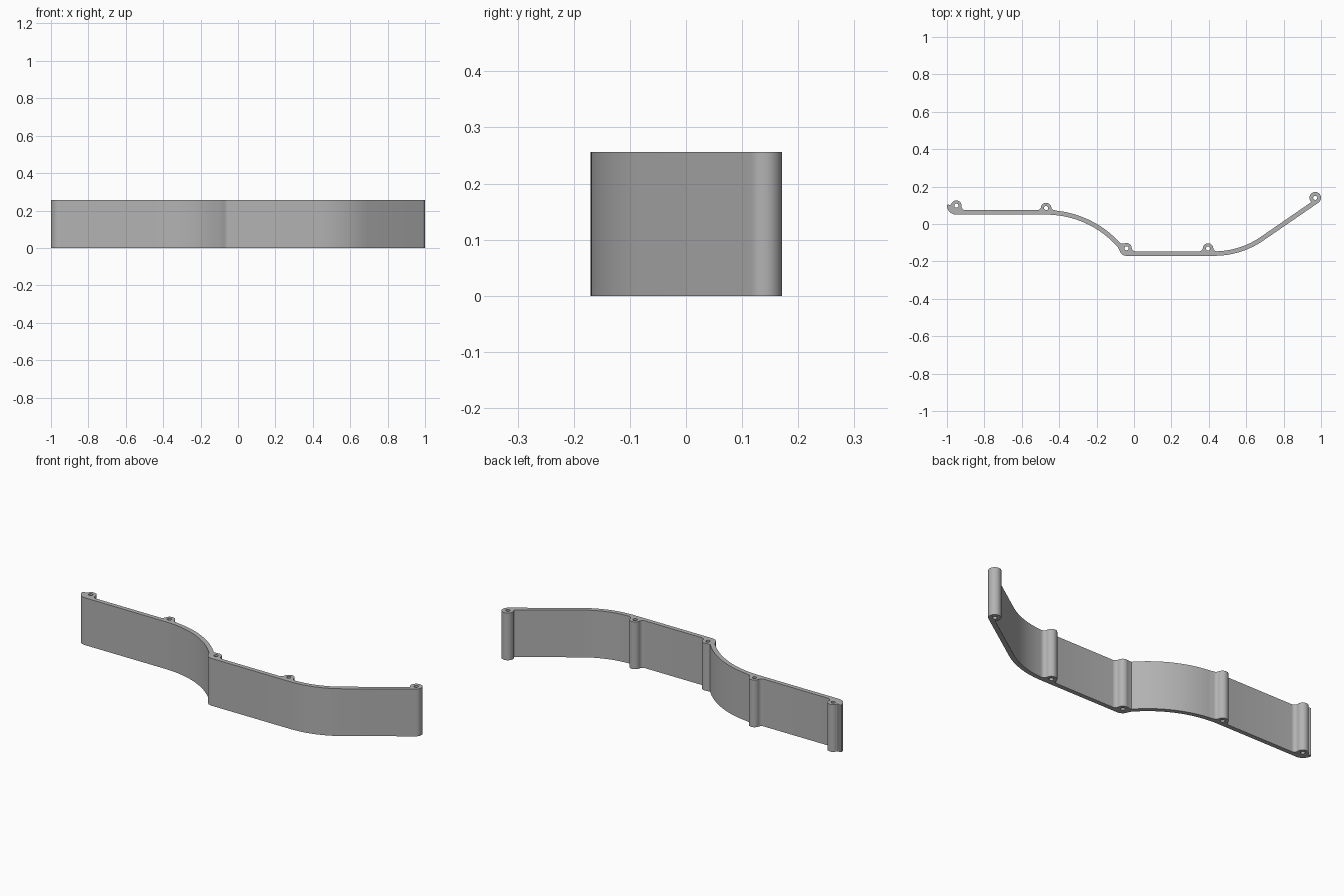
import bpy
import bmesh
from math import sin, cos, atan2, sqrt, degrees, radians

if "Cube" in bpy.data.objects:
    bpy.data.objects.remove(bpy.data.objects["Cube"], do_unlink=True)

HEIGHT = 0.256
BOSS_R, FILLET, HOLE_R = 0.028, 0.02, 0.011


def arc(cx, cy, r, a0, a1, n=12):
    """Points along a circular arc, angles in degrees."""
    angles = [radians(a0 + (a1 - a0) * i / n) for i in range(n + 1)]
    return [(cx + r * cos(a), cy + r * sin(a)) for a in angles]


def boss(cx, cy, wall_y, stop=None):
    """Filleted screw boss on a wall, traced right to left."""
    rise = wall_y + FILLET - cy
    d = sqrt((BOSS_R + FILLET) ** 2 - rise ** 2)
    a = degrees(atan2(rise, d))
    pts = arc(cx + d, wall_y + FILLET, FILLET, 270, 180 + a, 8)
    pts += arc(cx, cy, BOSS_R, a, stop or 180 - a, 20)[1:]
    if stop is None:
        pts += arc(cx - d, wall_y + FILLET, FILLET, -a, -90, 8)[1:]
    return pts


# Screw hole centres, left to right in plan
end_a, mid_a, corner, mid_b, end_b = holes = [
    (-0.95, 0.098), (-0.47, 0.085), (-0.04, -0.13), (0.396, -0.131), (0.969, 0.14)]
high_y, low_y = 0.074, -0.146

# Front side of the wall
outline = arc(-0.95, 0.1, 0.05, 180, 270)
outline += arc(-0.47, -0.459, 0.509, 90, 41, 24)
outline += arc(*corner, 0.04, 220, 270)
outline += arc(0.43, 0.29, 0.46, 270, 304.6, 20)
# Rounded tip
outline += arc(*end_b, 0.031, -55.4, 227.6, 28)
# Back side of the wall with its bosses
outline += arc(0.43, 0.29, 0.436, 304.6, 273, 20)
outline += boss(*mid_b, low_y)
outline += boss(*corner, low_y, 110)
outline += arc(-0.47, -0.459, 0.533, 41.7, 84, 24)
outline += boss(*mid_a, high_y)
outline += boss(*end_a, high_y, 160)
outline += [(-0.983, 0.102), (-0.995, 0.104)]

# Flat filled curve, extruded to the wall height
curve = bpy.data.curves.new("curved_wall", "CURVE")
curve.dimensions = "2D"
curve.fill_mode = "BOTH"
curve.extrude = HEIGHT / 2
for loop in [outline] + [arc(x, y, HOLE_R, 0, 345, 23) for x, y in holes]:
    spline = curve.splines.new("POLY")
    spline.points.add(len(loop) - 1)
    for point, (x, y) in zip(spline.points, loop):
        point.co = (x, y, 0, 1)
    spline.use_cyclic_u = True

wall = bpy.data.objects.new("curved_wall", curve)
bpy.context.collection.objects.link(wall)
bpy.ops.object.select_all(action="DESELECT")
wall.select_set(True)
bpy.context.view_layer.objects.active = wall
bpy.ops.object.convert(target="MESH")
wall = bpy.context.object

# Weld the caps to the sides and stand the wall on the ground
bm = bmesh.new()
bm.from_mesh(wall.data)
bmesh.ops.remove_doubles(bm, verts=bm.verts, dist=0.0002)
bmesh.ops.translate(bm, verts=bm.verts, vec=(0, 0, HEIGHT / 2))
bmesh.ops.recalc_face_normals(bm, faces=bm.faces)
bm.to_mesh(wall.data)
bm.free()

# Grey finish
grey = bpy.data.materials.new("plain_grey")
grey.use_nodes = True
colour = (0.45, 0.45, 0.45, 1)
grey.diffuse_color = colour
grey.node_tree.nodes["Principled BSDF"].inputs["Base Color"].default_value = colour
wall.data.materials.clear()
wall.data.materials.append(grey)
bpy.ops.object.shade_smooth_by_angle(angle=radians(30))
